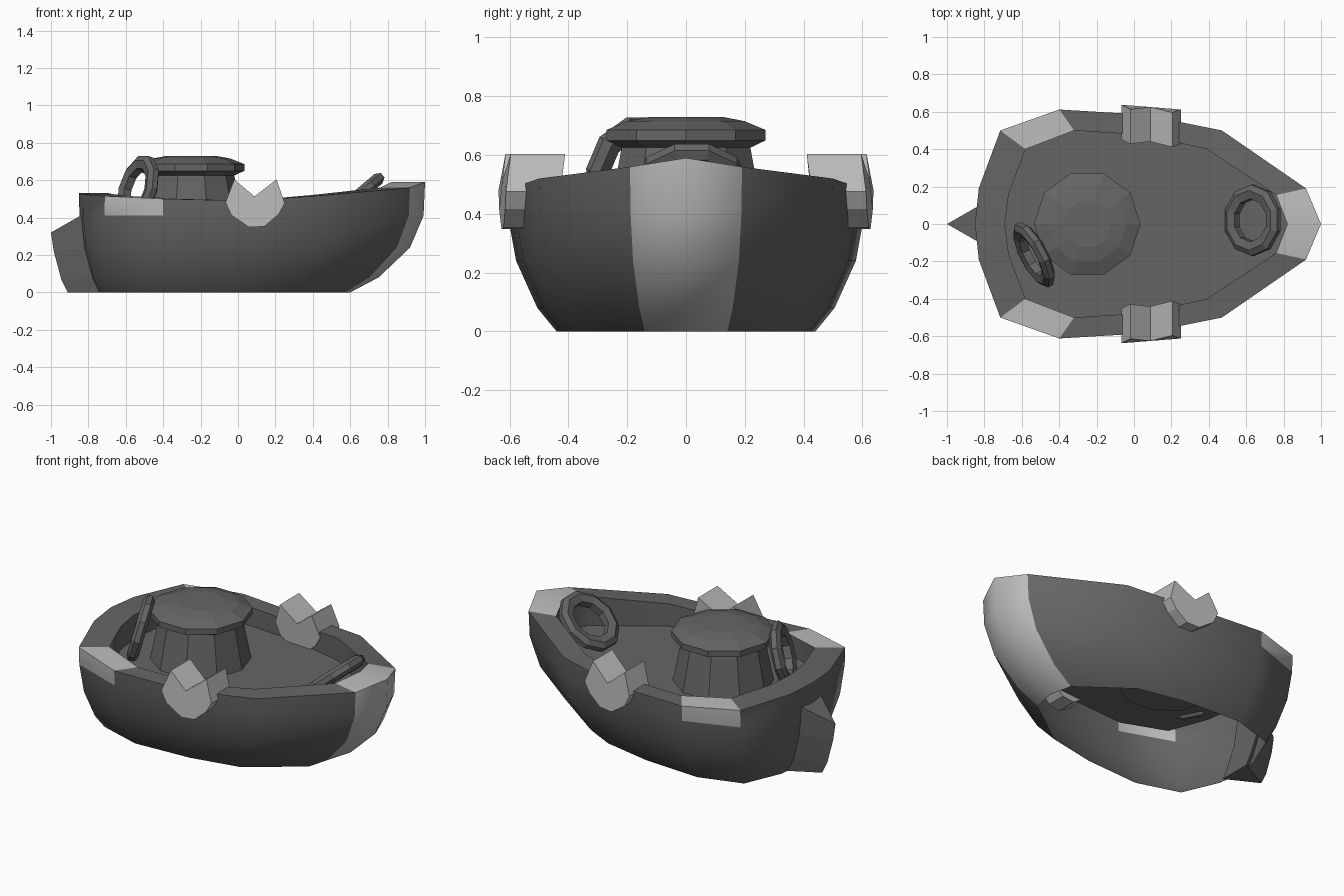
import bpy, bmesh
from math import sin, cos, pi, radians
from mathutils import Vector

if "Cube" in bpy.data.objects:
    bpy.data.objects.remove(bpy.data.objects["Cube"])


def material(name, v):
    m = bpy.data.materials.new(name)
    m.diffuse_color = (v, v, v, 1)
    m.use_nodes = True
    m.node_tree.nodes["Principled BSDF"].inputs["Base Color"].default_value = m.diffuse_color
    return m


DARK = material("dark_grey", 0.13)
LIGHT = material("light_grey", 0.5)


def loft(name, rings, mats, cap_start=True, cap_end=True, pick=None, closed=False):
    """Skin a list of equal-length vertex rings; pick(level, column) chooses the material."""
    bm = bmesh.new()
    vs = [[bm.verts.new(p) for p in r] for r in rings]
    n = len(rings[0])
    pairs = list(zip(vs, vs[1:])) + ([(vs[-1], vs[0])] if closed else [])
    for k, (a, b) in enumerate(pairs):
        for i in range(n):
            j = (i + 1) % n
            f = bm.faces.new((a[i], a[j], b[j], b[i]))
            f.material_index = pick(k, i) if pick else 0
    if cap_start:
        bm.faces.new(vs[0][::-1])
    if cap_end:
        bm.faces.new(vs[-1])
    if cap_start or closed:
        bmesh.ops.recalc_face_normals(bm, faces=bm.faces)
    me = bpy.data.meshes.new(name)
    bm.to_mesh(me)
    bm.free()
    ob = bpy.data.objects.new(name, me)
    bpy.context.collection.objects.link(ob)
    for m in mats:
        me.materials.append(m)
    return ob


def smooth(ob, angle):
    bpy.ops.object.select_all(action='DESELECT')
    ob.select_set(True)
    bpy.context.view_layer.objects.active = ob
    bpy.ops.object.shade_smooth_by_angle(angle=radians(angle))


def full(half):
    """Half outline (bow to stern) completed with its mirror image."""
    return half + [(p[0], -p[1], *p[2:]) for p in half[-2:0:-1]]


# Hull: outer shell, rim, inner wall and deck, open underneath
top = full([(1, 0, .59), (.92, .19, .56), (.47, .50, .52), (.05, .585, .49),
            (-.40, .612, .50), (-.715, .50, .515), (-.83, .19, .525), (-.85, 0, .53)])
base = full([(.60, 0), (.57, .14), (.27, .36), (-.03, .42),
             (-.38, .44), (-.64, .36), (-.735, .14), (-.75, 0)])
inner = full([(.82, 0), (.76, .155), (.39, .40), (.06, .475),
              (-.32, .50), (-.58, .40), (-.67, .16), (-.69, 0)])
rings = []
for z, f in ((0, 0), (.08, .38), (.24, .80), (.41, .98)):
    rings.append([(b[0] + (t[0] - b[0]) * f, b[1] + (t[1] - b[1]) * f, z)
                  for b, t in zip(base, top)])
rings.append(top)
rings.append([(p[0], p[1], t[2]) for p, t in zip(inner, top)])
rings.append([(p[0], p[1], .385) for p in inner])


def hull_trim(level, col):
    bow = col in (0, 13) and level < 5
    quarter = col in (4, 9) and level in (3, 4)
    return int(bow or quarter)


hull = loft("hull", rings, (DARK, LIGHT), cap_start=False, pick=hull_trim)
smooth(hull, 50)

# Cabin: ten-sided turned profile with an overhanging roof
profile = [(.28, .37), (.23, .625), (.285, .65), (.285, .685), (.21, .715), (.13, .73)]
loft("cabin", [[(-.25 + r * cos(a * pi / 5), r * sin(a * pi / 5), z) for a in range(10)]
               for r, z in profile], (DARK,))

# Rudder: wedge with a sharp trailing edge
loft("rudder", [[(aft, 0, za), (fore, -.1, zf), (fore, .1, zf)]
                for aft, za, fore, zf in ((-.91, 0, -.72, 0), (-.945, .07, -.75, .08),
                                          (-.985, .22, -.80, .24), (-1, .32, -.825, .42))],
     (DARK,))

# Rowlocks: notched blocks on both sides
notch = [(-.067, .48), (-.02, .604), (.088, .513), (.206, .604), (.25, .476),
         (.217, .417), (.142, .353), (.06, .348), (-.035, .412)]


def slab(y):
    return [(x, y - .08 * (x - .09) - (.02 if z > .55 else 0), z) for x, z in notch]


rowlock = loft("rowlocks", [slab(.44), slab(.625)], (LIGHT,))
mirror = rowlock.modifiers.new("mirror", 'MIRROR')
mirror.use_axis = (False, True, False)


# Life rings: chunky ten-sided hoops with a six-sided section
def life_ring(name, centre, normal):
    section = [(.19, -.015), (.19, .015), (.16, .033), (.115, .022), (.115, -.022), (.16, -.033)]
    rings = [[(r * cos(a * pi / 5), r * sin(a * pi / 5), h) for r, h in section]
             for a in range(10)]
    ob = loft(name, rings, (DARK,), False, False, closed=True)
    ob.location = centre
    ob.rotation_mode = 'QUATERNION'
    ob.rotation_quaternion = Vector(normal).to_track_quat('Z', 'Y')


life_ring("bow_life_ring", (.635, .02, .51), (-sin(radians(40)), 0, cos(radians(40))))
life_ring("cabin_life_ring", (-.535, -.165, .55), (-.85, -.45, .26))
